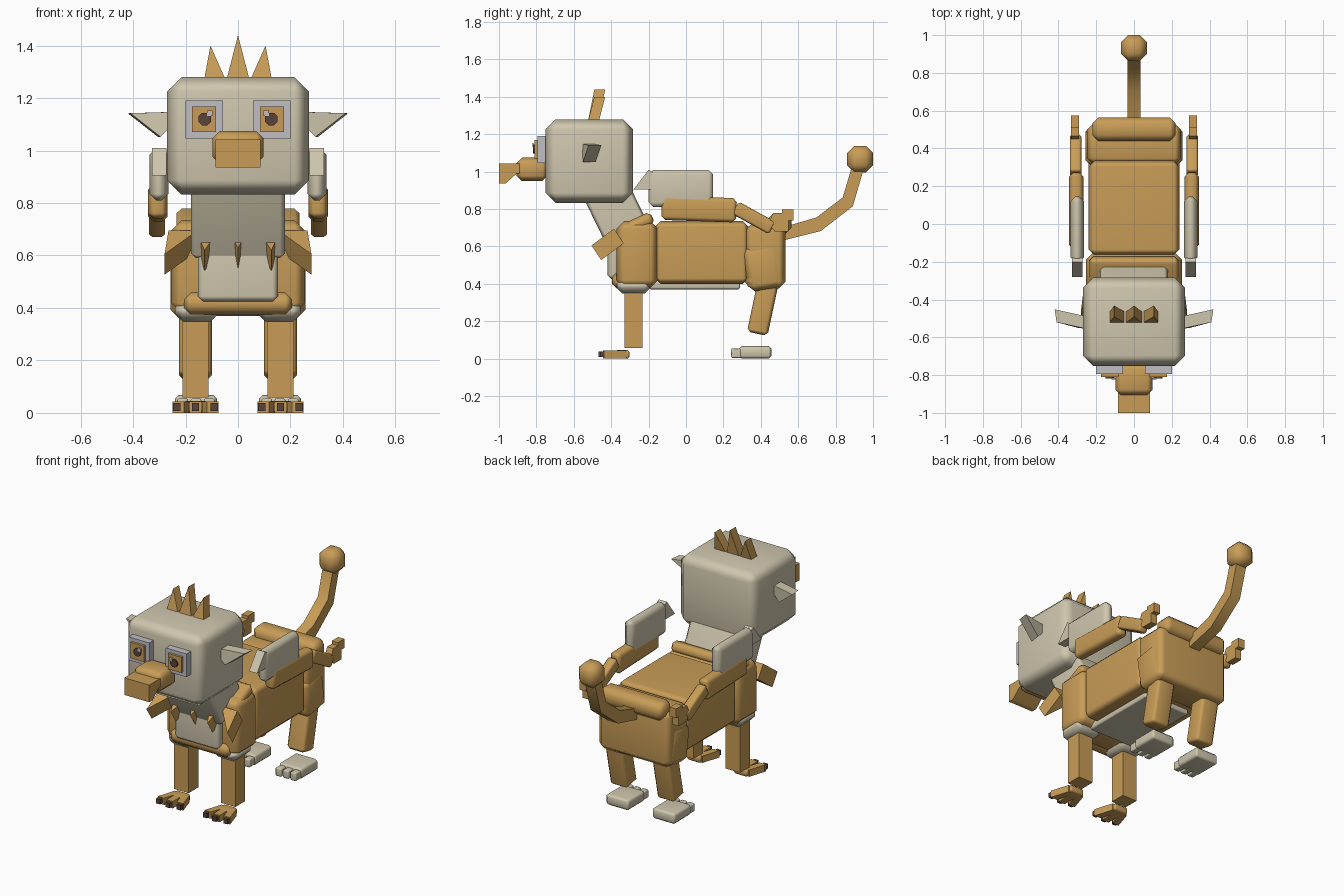
import bpy, bmesh, math
from mathutils import Vector, Matrix

if "Cube" in bpy.data.objects:
    bpy.data.objects.remove(bpy.data.objects["Cube"])


def material(name, rgb):
    m = bpy.data.materials.new(name)
    m.diffuse_color = (*rgb, 1)
    m.use_nodes = True
    m.node_tree.nodes["Principled BSDF"].inputs["Base Color"].default_value = m.diffuse_color
    return m


TAN = material("tan_fur", (0.58, 0.335, 0.095))
CREAM = material("cream_feather", (0.62, 0.565, 0.42))
WHITE = material("eye_white", (0.52, 0.52, 0.56))
BROWN = material("dark_brown", (0.10, 0.055, 0.04))


def finish(bm, name, mat, mirror):
    """Turn a bmesh into one object, or a left and right pair."""
    for side in ((1, -1) if mirror else (1,)):
        b = bm.copy()
        if side < 0:
            bmesh.ops.scale(b, vec=(-1, 1, 1), verts=b.verts)
        bmesh.ops.recalc_face_normals(b, faces=b.faces)
        full = name if not mirror else ("left_" if side > 0 else "right_") + name
        me = bpy.data.meshes.new(full)
        b.to_mesh(me)
        b.free()
        me.materials.append(mat)
        for p in me.polygons:
            p.use_smooth = True
        me.set_sharp_from_angle(angle=math.radians(50))
        ob = bpy.data.objects.new(full, me)
        bpy.context.collection.objects.link(ob)
        wn = ob.modifiers.new("flat_faces", 'WEIGHTED_NORMAL')
        wn.keep_sharp = True
    bm.free()


def box(name, mat, x, y, z, bevel=0.0, rx=0.0, mirror=False):
    """Chamfered box from ranges, turned about its own x axis."""
    bm = bmesh.new()
    bmesh.ops.create_cube(bm, size=1)
    size = Vector([r[1] - r[0] for r in (x, y, z)])
    mid = Vector([(r[1] + r[0]) / 2 for r in (x, y, z)])
    bmesh.ops.scale(bm, vec=size, verts=bm.verts)
    if bevel:
        bmesh.ops.bevel(bm, geom=bm.edges[:], offset=bevel, segments=1,
                        affect='EDGES', profile=0.5)
    bm.transform(Matrix.Translation(mid) @ Matrix.Rotation(math.radians(rx), 4, 'X'))
    finish(bm, name, mat, mirror)


def prism(name, mat, pts, offset, mirror=False):
    """Flat outline swept along an offset."""
    bm = bmesh.new()
    f = bm.faces.new([bm.verts.new(p) for p in pts])
    ext = bmesh.ops.extrude_face_region(bm, geom=[f], use_keep_orig=True)
    bmesh.ops.translate(bm, vec=offset,
                        verts=[v for v in ext["geom"] if isinstance(v, bmesh.types.BMVert)])
    finish(bm, name, mat, mirror)


# Head and neck
box("head", CREAM, (-.27, .27), (-.752, -.283), (.832, 1.28), .055)
box("neck", CREAM, (-.18, .18), (-.495, -.245), (.62, .94), .02, 26)

# Crest tufts
for n, (a, b, tip, top) in {"middle": (-.045, .045, 0, 1.44), "left": (.045, .13, .105, 1.4),
                            "right": (-.13, -.045, -.105, 1.4)}.items():
    prism(n + "_crest_tuft", TAN, [(a, -.525, 1.265), (b, -.525, 1.265), (tip, -.49, top)],
          (0, .058, .0))

# Ears
prism("ear", CREAM, [(.25, -.555, 1.147), (.41, -.52, 1.142), (.295, -.55, 1.052),
                     (.25, -.555, 1.10)], (.01, .068, 0), True)

# Eyes
box("eye_white", WHITE, (.057, .2), (-.795, -.75), (1.045, 1.19), 0, 0, True)
box("iris", TAN, (.083, .176), (-.81, -.79), (1.07, 1.168), 0, 0, True)
pupil = [(.127 + .026 * math.cos(math.tau * i / 8 + .39), -.817,
          1.12 + .026 * math.sin(math.tau * i / 8 + .39)) for i in range(8)]
prism("pupil", BROWN, pupil, (0, .009, 0), True)
box("eye_glint", WHITE, (.097, .118), (-.822, -.815), (1.131, 1.153), 0, 0, True)

# Beak
box("beak_base", TAN, (-.098, .098), (-.905, -.74), (.95, 1.075), .028)
prism("beak_tip", TAN, [(-.086, y, z) for y, z in ((-1, 1.043), (-.88, 1.043), (-.88, .99),
                                                   (-.905, .99), (-.965, .936), (-1, .936))],
      (.172, 0, 0))

# Body
box("chest", TAN, (-.255, .255), (-.372, -.15), (.38, .735), .04)
box("middle_body", TAN, (-.24, .24), (-.165, .335), (.40, .735), .03)
box("hips", TAN, (-.25, .25), (.315, .532), (.375, .72), .035)
box("shoulder_ridge", TAN, (-.235, .235), (-.36, -.17), (.68, .75), .02, 25)
box("rump_ridge", TAN, (-.22, .22), (.44, .563), (.67, .78), .03)
box("belly_plate", CREAM, (-.16, .16), (-.2, .29), (.37, .42), .01)
box("chest_bib", CREAM, (-.152, .152), (-.42, -.35), (.425, .66), .02)
box("lower_chest_bar", TAN, (-.205, .205), (-.395, -.3), (.375, .46), .025)

# Ruff of feathers below the neck: centre, width, tip, length
for n, (x, w, tip, length, mir) in {"middle_ruff": (0, .075, 0, .11, False),
                                    "inner_ruff": (.12, .085, .127, .125, True),
                                    "outer_ruff": (.21, .11, .28, .15, True)}.items():
    prism(n, TAN, [(x - w / 2, -.385, .695), (x + w / 2, -.385, .695),
                   (tip, -.385 - .8 * length, .695 - .6 * length)], (0, .052, -.078), mir)

# Wings, folded along the sides
box("wing_shoulder", CREAM, (.265, .337), (-.2, .145), (.81, 1.01), .025, 0, True)
prism("wing_front_point", CREAM, [(.272, -.28, .905), (.272, -.2, 1.01), (.272, -.18, 1.0),
                                  (.272, -.18, .905)], (.055, 0, 0), True)
box("wing_feather", TAN, (.268, .343), (-.13, .27), (.735, .865), .02, -2, True)
box("wing_rear_feather", TAN, (.278, .34), (.25, .475), (.715, .79), .012, -29, True)
prism("wing_tip", TAN, [(.29, y, z) for y, z in ((.44, .72), (.475, .68), (.548, .68),
                                                 (.548, .74), (.575, .74), (.575, .797),
                                                 (.512, .797), (.512, .778), (.465, .778))],
      (.043, 0, 0), True)

# Front legs and taloned feet
box("front_leg_cap", CREAM, (.075, .24), (-.37, -.19), (.348, .43), .03, 0, True)
box("front_leg", TAN, (.112, .212), (-.328, -.232), (.058, .38), 0, 0, True)
box("front_foot_pad", TAN, (.115, .21), (-.38, -.302), (0, .045), .01, 0, True)
for i in (-1, 0, 1):
    base, end, reach = .162 + .03 * i, .162 + .066 * i, (-.435 if i else -.445)
    prism(f"front_toe_{i + 2}", TAN, [(base - .022, -.32, 0), (base + .022, -.32, 0),
                                      (end + .022, reach, 0), (end - .022, reach, 0)],
          (0, 0, .043), True)
    box(f"front_claw_{i + 2}", BROWN, (end - .014 + .005 * i, end + .014 + .005 * i),
        (reach - .022, reach + .01), (.008, .038), 0, 0, True)

# Hind legs and paws
box("thigh", TAN, (.085, .258), (.315, .51), (.368, .608), .035, 9, True)
box("hind_leg", TAN, (.1, .225), (.355, .467), (.13, .42), .018, -12, True)
box("hind_paw", CREAM, (.08, .24), (.285, .456), (0, .068), .014, 0, True)
for i in range(3):
    x = .088 + .051 * i
    box(f"hind_toe_{i + 1}", CREAM, (x, x + .042), (.24, .3), (.004, .055), .006, 0, True)

# Tail with a ball tuft
prism("tail", TAN, [(-.035, y, z) for y, z in ((.51, .63), (.72, .682), (.892, .815),
                                               (.952, 1.02), (.885, 1.02), (.838, .862),
                                               (.698, .755), (.51, .70))], (.07, 0, 0))
box("tail_tuft", TAN, (-.068, .068), (.862, 1.0), (.995, 1.138), .038)
